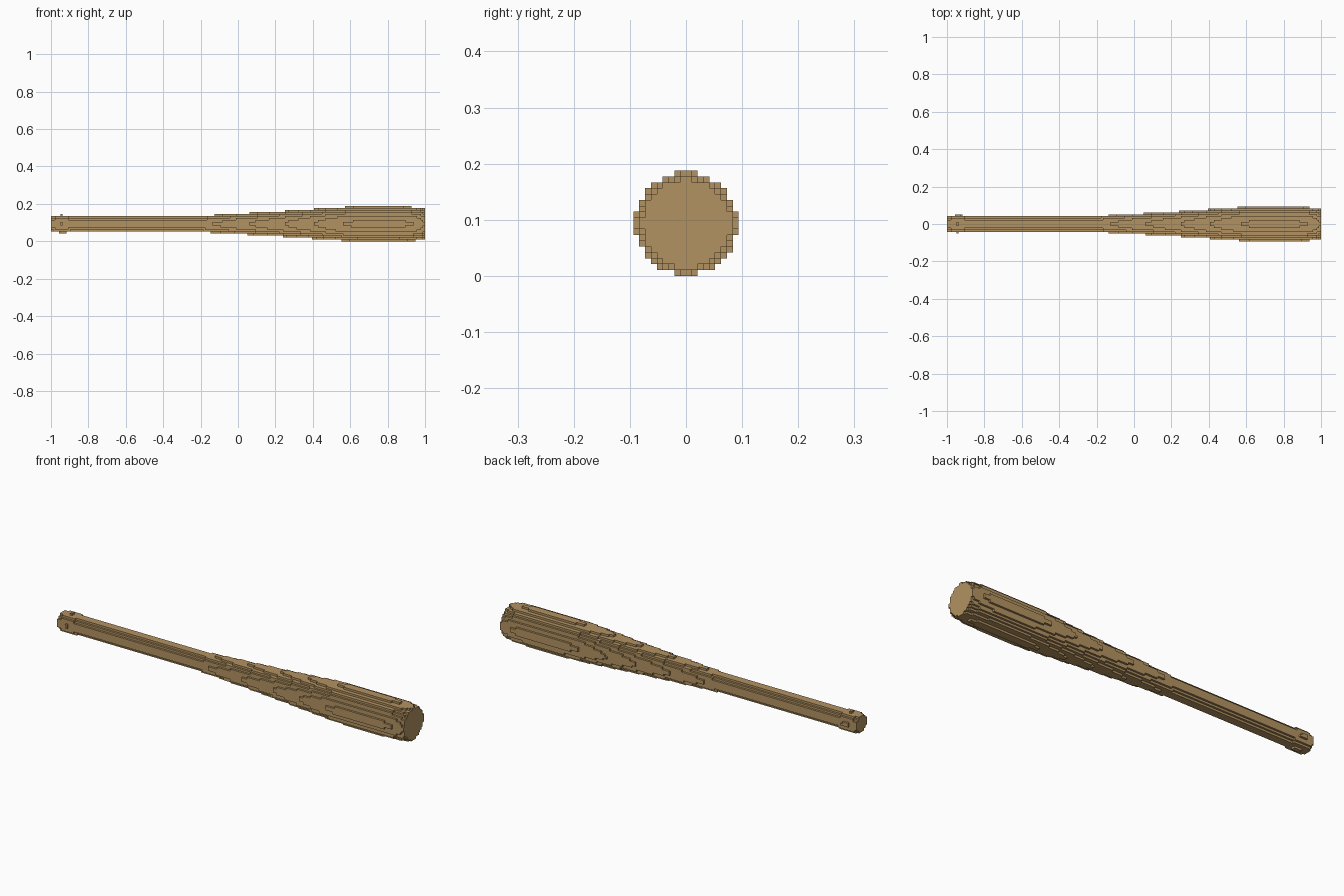
import bpy, bmesh
from math import floor

if "Cube" in bpy.data.objects:
    bpy.data.objects.remove(bpy.data.objects["Cube"])

# Voxel grid: 192 blocks along the bat, 18 across the barrel
N, HALF = 192, 9
S = 2 / N
OFF_Y, OFF_Z = 0.02, -0.035      # slight off-grid axis of the bat, in blocks

# Radius profile along the bat: (x, radius in blocks)
PROFILE = [(-1.0, 4.1), (-0.972, 4.45), (-0.945, 4.58), (-0.92, 4.5),
           (-0.9, 4.28), (-0.88, 4.0), (-0.3, 4.0), (-0.17, 4.32),
           (-0.135, 4.53), (0.06, 5.52), (0.245, 6.52), (0.405, 7.52),
           (0.56, 8.52), (0.64, 8.73), (0.86, 8.745), (0.94, 8.52),
           (0.985, 7.9), (1.0, 7.5)]


def radius(x):
    for (x0, r0), (x1, r1) in zip(PROFILE, PROFILE[1:]):
        if x <= x1:
            return r0 + (r1 - r0) * (x - x0) / (x1 - x0)
    return PROFILE[-1][1]


# Fill every block whose centre is inside the turned profile
filled = set()
for i in range(N):
    r = radius(-1 + (i + 0.5) * S)
    for j in range(-HALF, HALF):
        for k in range(-HALF, HALF):
            if (j + 0.5 - OFF_Y) ** 2 + (k + 0.5 - OFF_Z) ** 2 <= r * r:
                filled.add((i, j, k))

# Skin the blocks with outward quads wherever a neighbour is empty
bm = bmesh.new()
verts = {}


def corner(c):
    if c not in verts:
        verts[c] = bm.verts.new((-1 + c[0] * S, c[1] * S, (c[2] + HALF) * S))
    return verts[c]


for cell in sorted(filled):
    for axis in range(3):
        u, v = (axis + 1) % 3, (axis + 2) % 3
        for side in (0, 1):
            neighbour = list(cell)
            neighbour[axis] += 2 * side - 1
            if tuple(neighbour) in filled:
                continue
            loop = []
            for du, dv in ((0, 0), (1, 0), (1, 1), (0, 1)):
                p = list(cell)
                p[axis] += side
                p[u] += du
                p[v] += dv
                loop.append(corner(tuple(p)))
            bm.faces.new(loop if side else loop[::-1])

# Merge flat areas into large faces
bmesh.ops.dissolve_limit(bm, angle_limit=0.01, verts=bm.verts[:], edges=bm.edges[:])

mesh = bpy.data.meshes.new("baseball_bat")
bm.to_mesh(mesh)
bm.free()
bat = bpy.data.objects.new("baseball_bat", mesh)
bpy.context.collection.objects.link(bat)

# Wood colour
wood = bpy.data.materials.new("wood")
wood.diffuse_color = (0.45, 0.29, 0.12, 1)
wood.use_nodes = True
wood.node_tree.nodes["Principled BSDF"].inputs["Base Color"].default_value = wood.diffuse_color
mesh.materials.append(wood)
